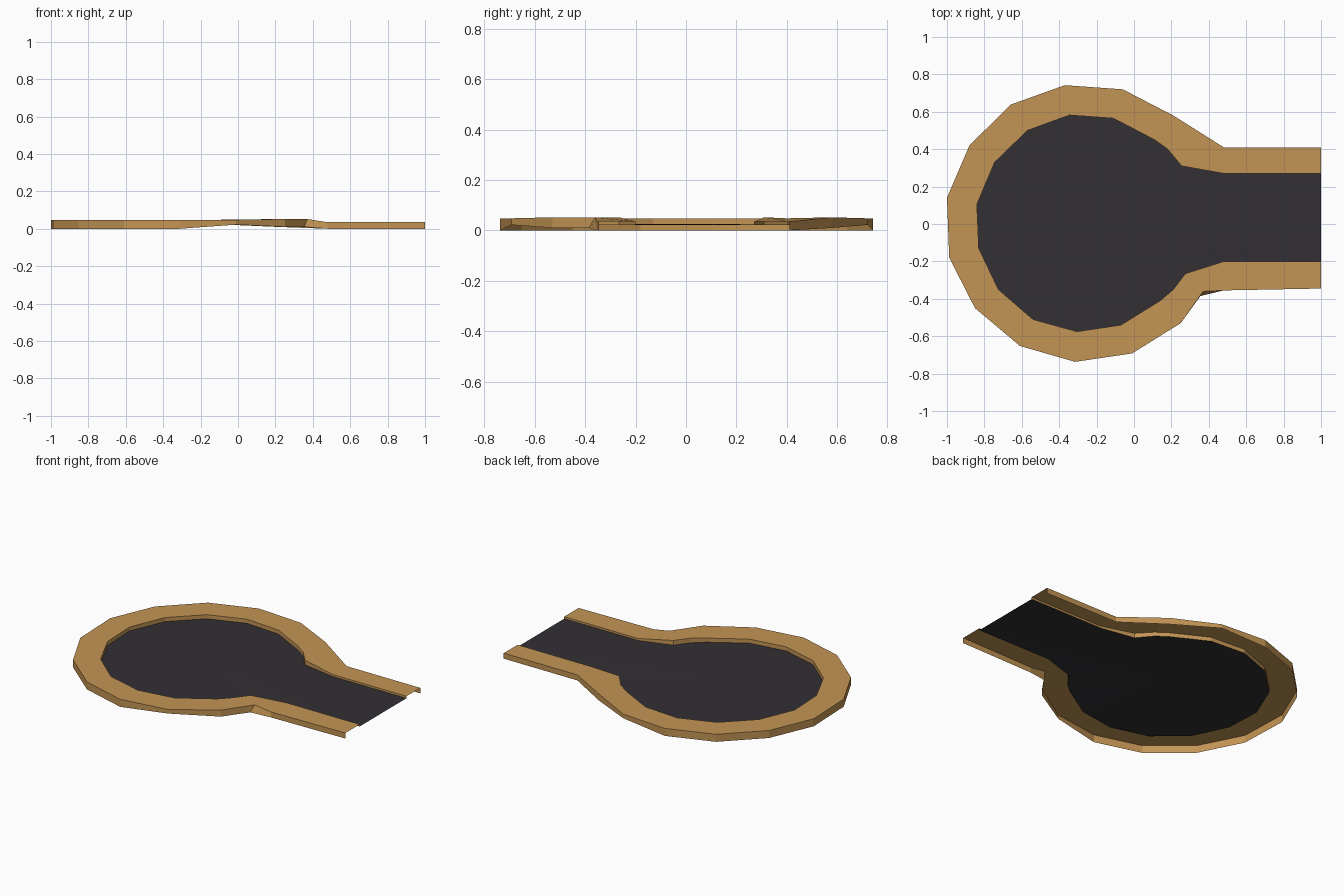
import bpy, bmesh

if "Cube" in bpy.data.objects:
    bpy.data.objects.remove(bpy.data.objects["Cube"])

ROAD_Z, CROWN_Z = 0.022, 0.026

# Stations, counter-clockwise: outer x, y, inner x, y
neck_a = [(1, .41, 1, .27), (.48, .41, .48, .27), (.48, .41, .255, .31),
          (.21, .58, .18, .40), (.21, .58, .11, .45)]
bulb = [(-.06, .72, -.11, .565), (-.37, .742, -.345, .582), (-.66, .638, -.57, .50),
        (-.88, .42, -.745, .33), (-1, .14, -.84, .105), (-.988, -.18, -.83, -.13),
        (-.85, -.45, -.725, -.35), (-.61, -.652, -.54, -.51),
        (-.315, -.737, -.305, -.575), (-.01, -.692, -.07, -.54)]
neck_b = [(.25, -.53, .14, -.41), (.25, -.53, .21, -.35), (.37, -.36, .275, -.265),
          (.48, -.355, .48, -.2), (1, -.345, 1, -.2)]
stations = neck_a + bulb + neck_b


def top_z(x):
    return .035 if x > .45 else .052 if x > .2 else .048


def base_z(x):
    # The skirt lifts off the ground around the neck
    if x > .45 or x < -.2:
        return 0
    return .022 if x < .1 else .01


def make(name, bm, color):
    bmesh.ops.remove_doubles(bm, verts=bm.verts, dist=1e-5)
    me = bpy.data.meshes.new(name)
    bm.to_mesh(me)
    bm.free()
    mat = bpy.data.materials.new(name + "_color")
    mat.diffuse_color = color
    mat.use_nodes = True
    mat.node_tree.nodes["Principled BSDF"].inputs["Base Color"].default_value = mat.diffuse_color
    me.materials.append(mat)
    ob = bpy.data.objects.new(name, me)
    bpy.context.collection.objects.link(ob)
    return ob


# Sidewalk: open shell of skirt, walking surface and curb
bm = bmesh.new()
rows = []
for ox, oy, ix, iy in stations:
    bx, by = (.355, -.385) if ox == .37 else (ox, oy)   # leaning notch
    pts = [(bx, by, base_z(ox)), (ox, oy, top_z(ox)),
           (ix, iy, top_z(ix)), (ix, iy, ROAD_Z)]
    rows.append([bm.verts.new(p) for p in pts])
for a, b in zip(rows, rows[1:]):
    for k in range(3):
        if (a[k].co - b[k].co).length < 1e-5:
            if (a[k + 1].co - b[k + 1].co).length > 1e-5:
                bm.faces.new((a[k], b[k + 1], a[k + 1]))
        else:
            bm.faces.new((a[k], b[k], b[k + 1], a[k + 1]))
make("sidewalk", bm, (.55, .30, .09, 1))

# Road: fan with a slight crown
bm = bmesh.new()
rim = [bm.verts.new((s[2], s[3], ROAD_Z)) for s in stations]
hub = bm.verts.new((-.15, 0, CROWN_Z))
for a, b in zip(rim, rim[1:] + rim[:1]):
    bm.faces.new((hub, a, b))
make("road", bm, (.032, .029, .034, 1))
